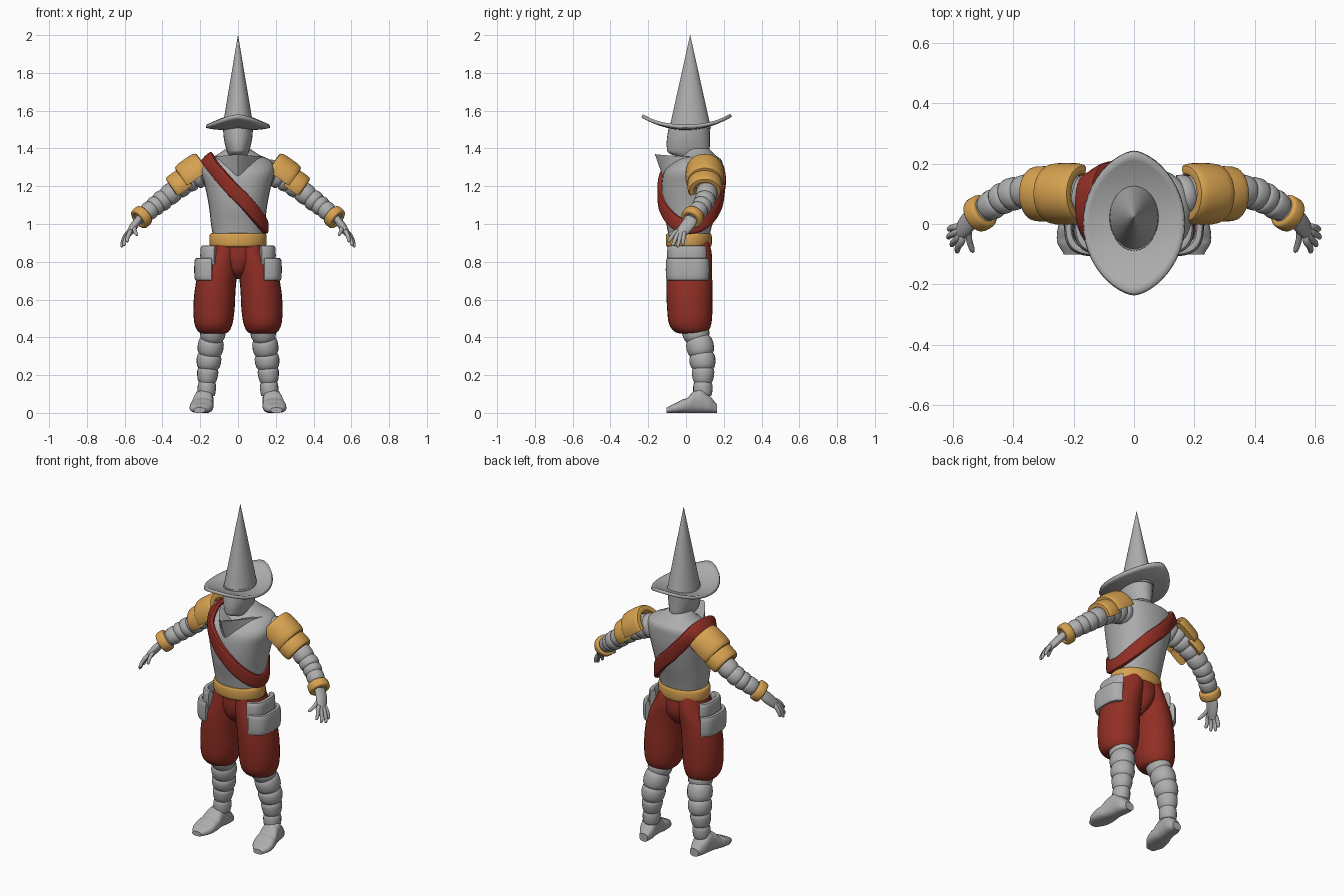
import bpy
import bmesh
from math import sin, cos, pi, radians, sqrt, copysign
from mathutils import Vector

cube = bpy.data.objects.get("Cube")
if cube:
    bpy.data.objects.remove(cube, do_unlink=True)


def material(name, colour):
    m = bpy.data.materials.new(name)
    m.use_nodes = True
    m.diffuse_color = (*colour, 1)
    m.node_tree.nodes["Principled BSDF"].inputs["Base Color"].default_value = (*colour, 1)
    return m


GREY = material("steel grey", (0.42, 0.42, 0.42))
GOLD = material("gold", (0.68, 0.36, 0.08))
RED = material("dark red", (0.28, 0.028, 0.018))
X, Y, Z = Vector((1, 0, 0)), Vector((0, 1, 0)), Vector((0, 0, 1))


def spow(v, p):
    return copysign(abs(v) ** p, v)


def smooth(keys, t):
    """Catmull-Rom value at t (0..1) through a list of tuples."""
    f = min(max(t, 0), 1) * (len(keys) - 1)
    i = min(int(f), len(keys) - 2)
    u = f - i
    a, b, c, d = (keys[min(max(j, 0), len(keys) - 1)] for j in range(i - 1, i + 3))
    return [0.5 * (2 * q + (r - p) * u + (2 * p - 5 * q + 4 * r - s) * u * u
                   + (3 * q - p - 3 * r + s) * u ** 3) for p, q, r, s in zip(a, b, c, d)]


def loft(name, rings, mat, mirror=False, loop=False, closed=True, cap=True, thick=0, angle=40):
    bm = bmesh.new()
    rows = [[bm.verts.new(p) for p in ring] for ring in rings]
    n = len(rows[0])
    pairs = list(zip(rows, rows[1:])) + ([(rows[-1], rows[0])] if loop else [])
    for a, b in pairs:
        for j in range(n if closed else n - 1):
            k = (j + 1) % n
            bm.faces.new((a[j], a[k], b[k], b[j]))
    if cap and closed and not loop:
        bm.faces.new(rows[0])
        bm.faces.new(rows[-1])
    bmesh.ops.remove_doubles(bm, verts=bm.verts, dist=1e-5)
    bmesh.ops.recalc_face_normals(bm, faces=bm.faces)
    me = bpy.data.meshes.new(name)
    bm.to_mesh(me)
    bm.free()
    me.materials.append(mat)
    ob = bpy.data.objects.new(name, me)
    bpy.context.collection.objects.link(ob)
    bpy.ops.object.select_all(action='DESELECT')
    ob.select_set(True)
    bpy.context.view_layer.objects.active = ob
    bpy.ops.object.shade_smooth_by_angle(angle=radians(angle))
    if thick:
        mod = ob.modifiers.new("thickness", 'SOLIDIFY')
        mod.thickness, mod.offset = thick, 0
    if mirror:
        ob.modifiers.new("mirror", 'MIRROR').use_mirror_merge = False
    return ob


def ellipse(c, u, v, n=28, p=1.0):
    return [Vector(c) + u * spow(cos(2 * pi * i / n), p) + v * spow(sin(2 * pi * i / n), p)
            for i in range(n)]


def stack(name, keys, mat, steps=24, p=1.0, **kw):
    """Upright body from (z, centre x, centre y, radius x, radius y) keys."""
    ks = [smooth(keys, i / steps) for i in range(steps + 1)]
    return loft(name, [ellipse((x, y, z), X * rx, Y * ry, p=p) for z, x, y, rx, ry in ks], mat, **kw)


def tube(name, keys, mat, bands=0, steps=10, n=20, wide=1.0, **kw):
    """Limb through (x, y, z, radius) keys, optionally with bulging bands."""
    rings = []
    steps = bands * 8 if bands else steps
    for i in range(steps + 1):
        t = i / steps
        k = smooth(keys, t)
        tan = Vector(smooth(keys, t + 0.02)[:3]) - Vector(smooth(keys, t - 0.02)[:3])
        side = tan.cross(Y).normalized()
        up = side.cross(tan).normalized()
        r = k[3] * (0.88 + 0.15 * sqrt(abs(sin(pi * bands * t))) if bands else 1)
        rings.append(ellipse(k[:3], side * r, up * r * wide, n))
    return loft(name, rings, mat, **kw)


def shell(name, c, axis, u, v, span, radius, mat, arc=None, p=1.0, steps=32, **kw):
    """Rounded band swept round an axis; arc gives its start and end in degrees."""
    a0, a1 = arc or (0, 360)
    mid, half = (span[0] + span[1]) / 2, (span[1] - span[0]) / 2
    rm, rh = (radius[0] + radius[1]) / 2, (radius[1] - radius[0]) / 2
    rings = []
    for i in range(steps if not arc else steps + 1):
        a = radians(a0 + (a1 - a0) * i / steps)
        d = u * spow(cos(a), p) + v * spow(sin(a), p)
        rings.append([Vector(c) + axis * (mid + half * spow(cos(q), 0.6)) + d * (rm + rh * spow(sin(q), 0.6))
                      for q in (2 * pi * j / 16 for j in range(16))])
    return loft(name, rings, mat, loop=not arc, **kw)


# Torso
TORSO = [(0.92, 0, 0.015, 0.13, 0.105), (1.0, 0, 0.018, 0.143, 0.122), (1.1, 0, 0.022, 0.155, 0.148),
         (1.2, 0, 0.03, 0.175, 0.16), (1.28, 0, 0.04, 0.195, 0.155), (1.335, 0, 0.065, 0.175, 0.125),
         (1.365, 0, 0.07, 0.115, 0.085), (1.4, 0, 0.06, 0.06, 0.06)]
stack("torso", TORSO, GREY, 32, p=0.9)


# Sash: follows the torso along a slanted plane
def sash_point(a):
    lo, hi = 0.0, 0.92
    for _ in range(30):
        t = (lo + hi) / 2
        z, _, cy, rx, ry = smooth(TORSO, t)
        if z < 1.155 - 1.2 * rx * cos(a):
            lo = t
        else:
            hi = t
    return Vector((rx * spow(cos(a), 0.9), cy + ry * spow(sin(a), 0.9), z))


path = [sash_point(2 * pi * i / 64) for i in range(64)]
rings = []
for i, p in enumerate(path):
    tangent = (path[(i + 1) % 64] - path[i - 1]).normalized()
    out = Vector((p.x, p.y - 0.03, max(0, p.z - 1.29) * 3))
    out = (out - tangent * out.dot(tangent)).normalized()
    rings.append(ellipse(p + out * 0.004, tangent.cross(out) * 0.038, out * 0.017, 16, 0.6))
loft("sash", rings, RED, loop=True)

# Pointed collar standing forward from the chest
ts = [i / 12 for i in range(-12, 13)]
loft("collar", [
    [(0.125 * t, -0.118 + 0.13 * t * t, 1.235 + 0.105 * abs(t)) for t in ts],
    [(0.135 * t, -0.165 + 0.2 * abs(t) ** 1.3, 1.37 - 0.015 * abs(t)) for t in ts],
    [(0.12 * t, -0.145 + 0.2 * abs(t) ** 1.3, 1.367 - 0.015 * abs(t)) for t in ts],
    [(0.08 * t, -0.03 + 0.09 * t * t, 1.325 + 0.02 * abs(t)) for t in ts],
], GREY, closed=False, angle=30)

# Head, hat cone and brim
stack("head", [(1.345, 0, 0.05, 0.045, 0.06), (1.375, 0, 0.015, 0.055, 0.105), (1.41, 0, 0.012, 0.066, 0.114),
               (1.46, 0, 0.013, 0.076, 0.113), (1.53, 0, 0.02, 0.08, 0.108)], GREY)
loft("hat_cone", [ellipse((0, 0.022, 1.505 + 0.495 * h), X * 0.083 * (1 - h) + X * 0.0005,
                          Y * 0.11 * (1 - h) + Y * 0.0005, 32) for h in (0, 0.05, 0.35, 0.7, 1)], GREY)
rings = []
for f in (0.3, 0.45, 0.6, 0.75, 0.9, 1.0):
    ring = []
    for i in range(48):
        a = 2 * pi * i / 48
        x, y = 0.168 * f * spow(cos(a), 1.25), 0.003 + 0.236 * f * sin(a)
        ring.append((x, y, 1.506 + 0.068 * (abs(y) / 0.236) ** 2 + 0.012 * (x / 0.168) ** 4))
    rings.append(ring)
loft("hat_brim", rings, GREY, cap=False, thick=0.018)

# Belt
shell("belt", (0, 0.015, 0.915), Z, X * 0.152, Y * 0.122, (-0.037, 0.037), (0.75, 1), GOLD, steps=40)

# Breeches
stack("breeches_leg", [(0.42, 0.13, 0.03, 0.045, 0.05), (0.428, 0.13, 0.028, 0.078, 0.085),
                       (0.47, 0.13, 0.022, 0.1, 0.112), (0.55, 0.127, 0.02, 0.109, 0.12),
                       (0.65, 0.121, 0.018, 0.108, 0.122), (0.75, 0.105, 0.018, 0.102, 0.12),
                       (0.84, 0.075, 0.022, 0.082, 0.115), (0.92, 0.06, 0.018, 0.07, 0.1)], RED, mirror=True)
stack("breeches_hips", [(0.71, 0, 0.02, 0.02, 0.04), (0.75, 0, 0.02, 0.06, 0.09), (0.82, 0, 0.022, 0.11, 0.113),
                        (0.92, 0, 0.018, 0.125, 0.105)], RED, steps=12)

# Hip plates
shell("hip_plate_lower", (0.1, 0.012, 0.76), Z, X * 0.132, Y * 0.12, (-0.06, 0.06), (0.78, 1), GREY,
      arc=(-82, 62), p=0.6, mirror=True)
shell("hip_plate_upper", (0.085, 0.01, 0.84), Z, X * 0.115, Y * 0.112, (-0.06, 0.047), (0.72, 1), GREY,
      arc=(-78, 55), p=0.65, mirror=True)

# Banded greaves and shoes
tube("greave", [(0.125, 0.035, 0.47, 0.064), (0.142, 0.07, 0.37, 0.067), (0.155, 0.088, 0.27, 0.063),
                (0.163, 0.09, 0.18, 0.051), (0.167, 0.088, 0.09, 0.045)], GREY, bands=5, wide=1.06, mirror=True)
FOOT = [(0.028, 0.05), (0.044, 0.09), (0.048, 0.125), (0.051, 0.12), (0.058, 0.085),
        (0.062, 0.066), (0.056, 0.048), (0.03, 0.03)]
rings = []
for i in range(33):
    t = i / 32
    w, h = smooth(FOOT, t)
    h *= 0.93 + 0.09 * sqrt(abs(sin(5 * pi * t)))
    rings.append(ellipse((0.168 + 0.035 * t, 0.163 - 0.265 * t, h / 2), X * w, Z * h / 2, 24, 0.75))
loft("shoe", rings, GREY, mirror=True)

# Banded arms with cuffs
tube("arm", [(0.15, 0.09, 1.275, 0.07), (0.23, 0.105, 1.25, 0.066), (0.31, 0.112, 1.195, 0.057),
             (0.4, 0.1, 1.125, 0.054), (0.46, 0.07, 1.078, 0.049), (0.525, 0.028, 1.025, 0.043)],
     GREY, bands=9, mirror=True)
along = Vector((0.7, -0.42, -0.57)).normalized()
side = along.cross(Y).normalized()
shell("cuff", (0.51, 0.036, 1.037), along, side, side.cross(along), (-0.024, 0.026), (0.03, 0.06), GOLD, mirror=True)

# Shoulder plates
down, top = Vector((0.82, 0, -0.57)), Vector((0.57, 0, 0.82))
shell("shoulder_plate_upper", (0.2, 0.1, 1.27), down, top, Y * 0.95, (-0.042, 0.098), (0.06, 0.108), GOLD,
      arc=(-98, 98), mirror=True)
shell("shoulder_plate_lower", (0.2, 0.1, 1.27), down, top, Y * 1.08, (0.07, 0.17), (0.045, 0.085), GOLD,
      arc=(-112, 112), mirror=True)

# Hands
tube("palm", [(0.52, 0.03, 1.03, 0.02), (0.545, 0.012, 0.998, 0.021), (0.567, -0.015, 0.965, 0.019),
              (0.585, -0.035, 0.935, 0.012)], GREY, wide=1.75, mirror=True)
FINGERS = [("little", (0.59, -0.01, 0.945), (0.616, -0.018, 0.888)),
           ("ring", (0.59, -0.028, 0.943), (0.618, -0.045, 0.877)),
           ("middle", (0.582, -0.045, 0.945), (0.606, -0.072, 0.884)),
           ("index", (0.572, -0.058, 0.957), (0.588, -0.094, 0.905)),
           ("thumb", (0.55, -0.015, 0.985), (0.535, -0.094, 0.94))]
for name, a, b in FINGERS:
    a, b = Vector(a), Vector(b)
    start = a.lerp(Vector((0.565, -0.012, 0.968)), 0.5)
    tube(name + "_finger", [(*start, 0.011), (*a, 0.012), (*(a.lerp(b, 0.5) + X * 0.004), 0.0105),
                            (*b.lerp(a, 0.1), 0.0085), (*b, 0.003)], GREY, n=10, mirror=True)
